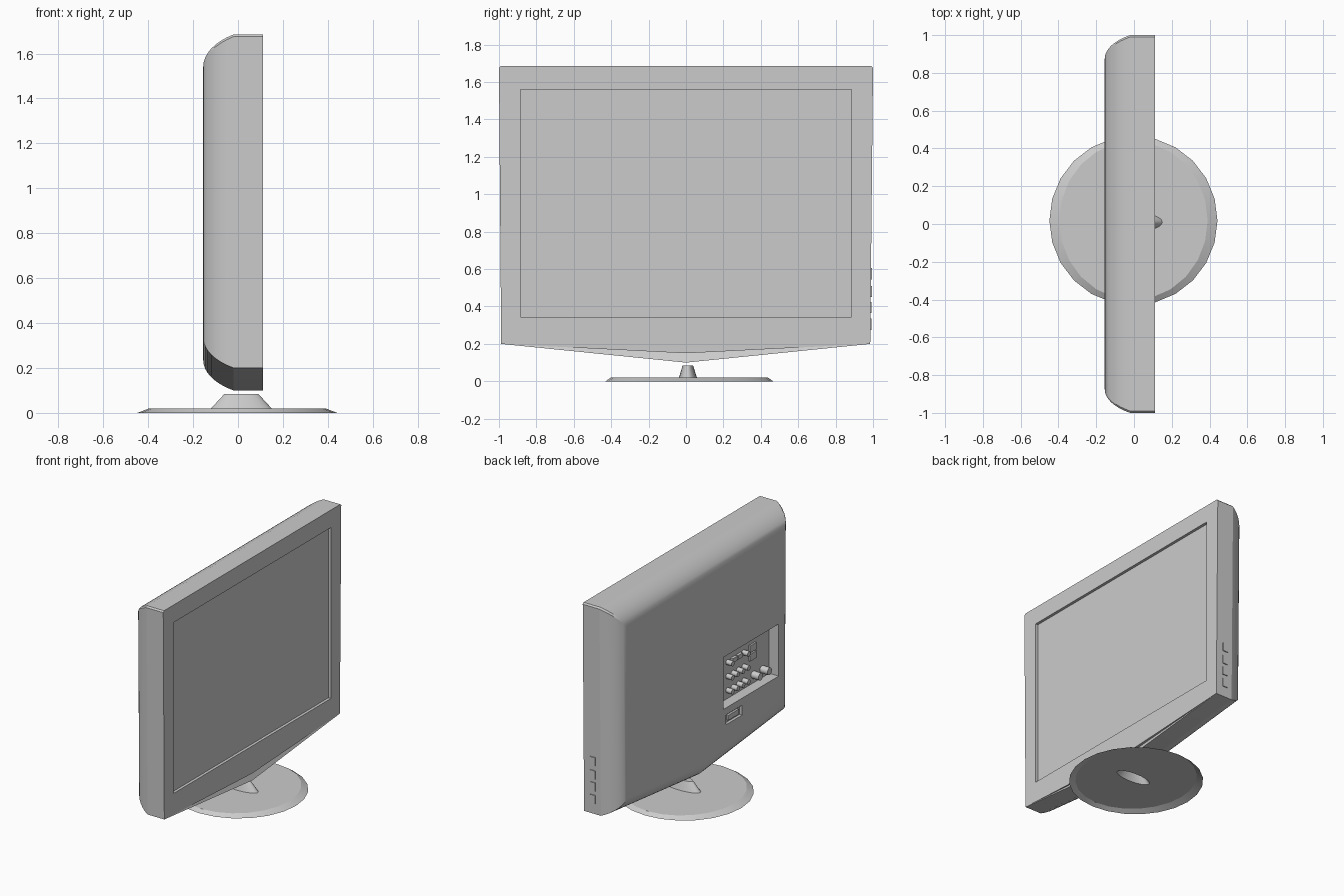
import bpy
import bmesh
from math import sin, cos, pi, radians

cube = bpy.data.objects.get("Cube")
if cube:
    bpy.data.objects.remove(cube, do_unlink=True)

grey = bpy.data.materials.new("plain_grey")
grey.use_nodes = True
grey.diffuse_color = (0.6, 0.6, 0.6, 1)
grey.node_tree.nodes["Principled BSDF"].inputs["Base Color"].default_value = (0.6, 0.6, 0.6, 1)


def loft(bm, rings):
    """Skin a list of equal rings and return their vertices."""
    loops = [[bm.verts.new(p) for p in ring] for ring in rings]
    for a, b in zip(loops, loops[1:]):
        for i in range(len(a)):
            j = (i + 1) % len(a)
            bm.faces.new((a[i], a[j], b[j], b[i]))
    return loops


def finish(bm, name, angle=20):
    mesh = bpy.data.meshes.new(name)
    bm.to_mesh(mesh)
    bm.free()
    obj = bpy.data.objects.new(name, mesh)
    bpy.context.collection.objects.link(obj)
    mesh.materials.append(grey)
    select(obj)
    bpy.ops.object.shade_smooth_by_angle(angle=radians(angle))
    return obj


def select(obj):
    bpy.ops.object.select_all(action='DESELECT')
    obj.select_set(True)
    bpy.context.view_layer.objects.active = obj


def box(name, xs, ys, zs):
    """Box from its ranges on the three axes."""
    spans = (xs, ys, zs)
    bpy.ops.mesh.primitive_cube_add(size=1, location=[sum(s) / 2 for s in spans])
    obj = bpy.context.object
    obj.scale = [s[1] - s[0] for s in spans]
    obj.name = name
    obj.data.materials.append(grey)
    return obj


def plug(name, y, z, radius, length):
    """Round socket standing out of the connector bay floor."""
    bpy.ops.mesh.primitive_cylinder_add(vertices=12, radius=radius, depth=length,
                                        location=(BAY - length / 2, y, z),
                                        rotation=(0, pi / 2, 0))
    obj = bpy.context.object
    obj.name = name
    obj.data.materials.append(grey)
    bpy.ops.object.shade_smooth_by_angle(angle=radians(40))


def cut(target, *spans):
    """Cut a box-shaped recess."""
    cutter = box("cutter", *spans)
    cutter.hide_render = True
    select(target)
    mod = target.modifiers.new("recess", 'BOOLEAN')
    mod.operation = 'DIFFERENCE'
    mod.solver = 'EXACT'
    mod.object = cutter
    bpy.ops.object.modifier_apply(modifier=mod.name)
    bpy.data.objects.remove(cutter, do_unlink=True)


FRONT, SEAM, BACK, BAY = 0.112, -0.02, -0.155, -0.08

# Housing outline: shallow V at the bottom, clipped corners at the top
outline = [(-0.988, 0.2), (0, 0.1), (0.985, 0.2),
           (1, 1.675), (0.99, 1.685), (-0.99, 1.685), (-1, 1.675)]


def housing_ring(x, f):
    return [(x, y * (1 - 0.125 * f), z + (0.135 if z < 1 else -0.145) * f)
            for y, z in outline]


# Housing: rounded back shell running into a straight front frame
rings = []
start, steps = radians(35), 8
for k in range(steps, -1, -1):
    t = start + (pi / 2 - start) * k / steps
    depth = (sin(t) - sin(start)) / (1 - sin(start))
    inset = 1 - cos(t) / cos(start)
    rings.append(housing_ring(SEAM + (BACK - SEAM) * depth, inset))
rings.append(housing_ring(FRONT, 0))
bm = bmesh.new()
loops = loft(bm, rings)
bm.faces.new(loops[0][::-1])

# Front bezel with a sloping chin lip below it
left, low, right, *rest = loops[-1]
groove = bm.verts.new((FRONT - 0.022, 0, 0.15))
chin = bm.verts.new((FRONT, 0, 0.15))
for face in ((left, low, groove), (low, right, groove), (left, groove, chin),
             (right, chin, groove), (left, chin, right, *rest)):
    bm.faces.new(face)
housing = finish(bm, "housing")

# Recesses: screen, connector bay and power inlet
cut(housing, (FRONT - 0.02, 0.3), (-0.885, 0.885), (0.345, 1.56))
cut(housing, (-0.4, BAY), (-0.82, -0.2), (0.54, 0.91))
cut(housing, (-0.4, BACK + 0.02), (-0.41, -0.23), (0.42, 0.49))
select(housing)
bpy.ops.object.shade_smooth_by_angle(angle=radians(20))

# Power inlet block
box("power_inlet", (BACK + 0.005, BACK + 0.03), (-0.38, -0.26), (0.437, 0.473))

# Connectors: three rows of sockets, two large ones and flat ports
for row, z in enumerate((0.8, 0.7, 0.6)):
    for col in range(4):
        y = -0.35 - 0.06 * col
        if row == 0 and col in (1, 2):
            box("flat_port", (BAY - 0.02, BAY + 0.01), (y - 0.025, y + 0.025), (z - 0.015, z + 0.015))
        else:
            plug("small_socket", y, z, 0.018, 0.045)
for y in (-0.64, -0.74):
    plug("large_socket", y, 0.6, 0.026, 0.06)
for z in (0.74, 0.8):
    box("square_port", (BAY - 0.012, BAY + 0.01), (-0.66, -0.59), (z - 0.025, z + 0.025))

# Side buttons
for z in (0.575, 0.48, 0.395, 0.305):
    y = 0.985 + 0.0102 * (z - 0.2)
    box("side_button", (0.02, 0.06), (y - 0.01, y + 0.006), (z - 0.03, z + 0.03))


def ellipse(cx, cy, rx, ry, z, n=24):
    return [(cx + rx * cos(2 * pi * i / n), cy + ry * sin(2 * pi * i / n), z)
            for i in range(n)]


# Stand plate: open shell with a hole under the neck
bm = bmesh.new()
loft(bm, [ellipse(-0.003, 0.018, 0.445, 0.448, 0),
          ellipse(-0.003, 0.018, 0.393, 0.42, 0.02),
          ellipse(0.015, 0.01, 0.135, 0.048, 0.02)])
finish(bm, "stand_plate")

# Stand neck: tapered oval with a flat top
bm = bmesh.new()
neck = loft(bm, [ellipse(0.015, 0.01, 0.135, 0.048, 0.02),
                 ellipse(0.015, 0.01, 0.075, 0.028, 0.085)])
bm.faces.new(neck[-1])
finish(bm, "stand_neck", 30)
